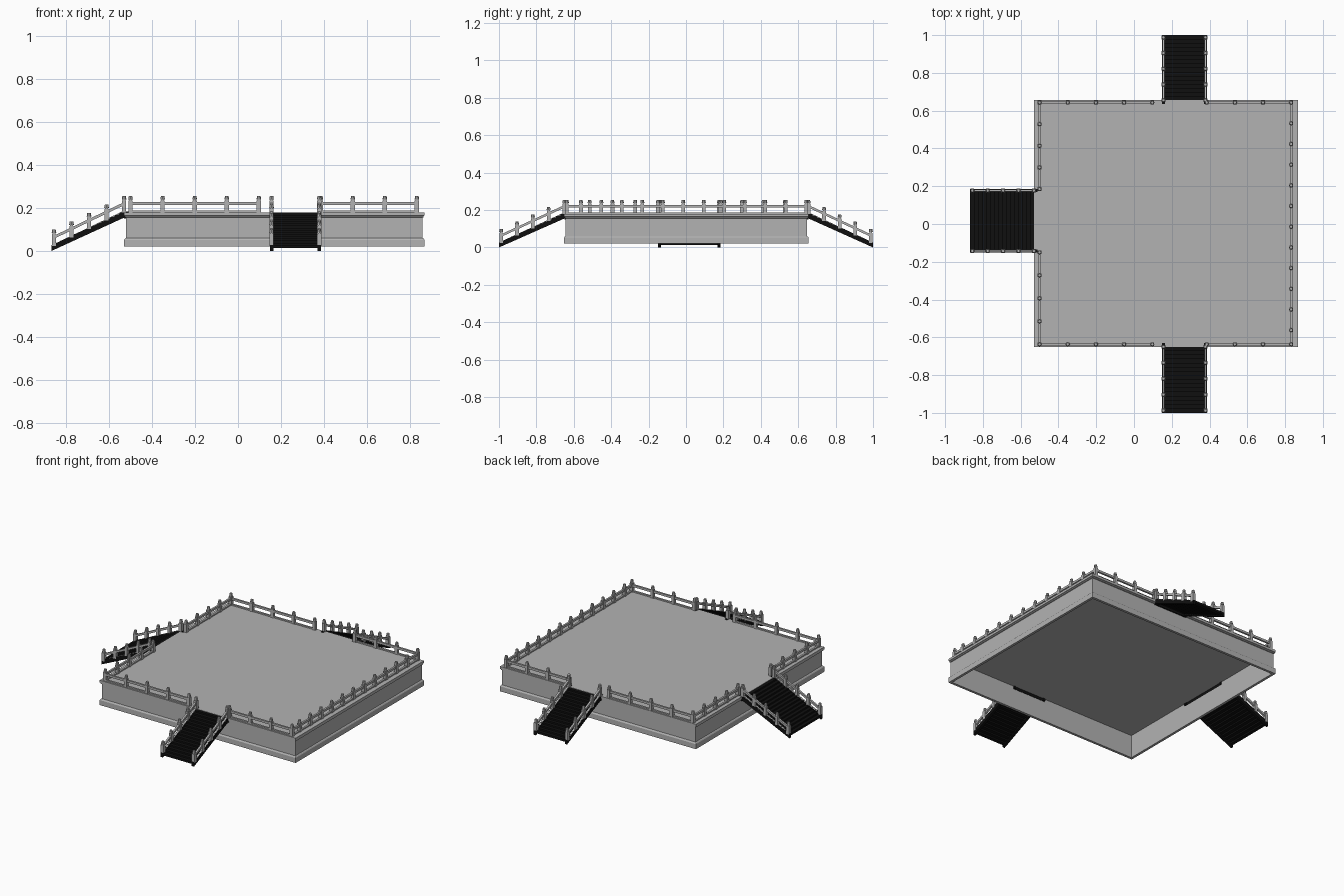
import bpy, bmesh
from math import atan2, hypot
from mathutils import Matrix, Vector

cube = bpy.data.objects.get("Cube")
if cube:
    bpy.data.objects.remove(cube, do_unlink=True)


def material(name, value):
    m = bpy.data.materials.new(name)
    m.use_nodes = True
    color = (value, value, value, 1)
    m.diffuse_color = color
    m.node_tree.nodes["Principled BSDF"].inputs["Base Color"].default_value = color
    return m


STONE = material("grey stone", 0.45)
BLACK = material("black stair", 0.005)


def finish(name, bm, mat, matrix=Matrix()):
    bm.transform(matrix)
    bmesh.ops.recalc_face_normals(bm, faces=bm.faces)
    mesh = bpy.data.meshes.new(name)
    bm.to_mesh(mesh)
    bm.free()
    mesh.materials.append(mat)
    obj = bpy.data.objects.new(name, mesh)
    bpy.context.collection.objects.link(obj)
    return obj


def box(bm, lo, hi):
    lo, hi = Vector(lo), Vector(hi)
    bmesh.ops.create_cube(bm, size=1, matrix=Matrix.Translation((lo + hi) / 2)
                          @ Matrix.Diagonal((*(hi - lo), 1)))


def beam(bm, a, b, width, height):
    """Upright-ended bar whose underside runs from a to b."""
    a, b = Vector(a), Vector(b)
    side = Vector((-(b - a).y, (b - a).x, 0)).normalized() * width / 2
    up = Vector((0, 0, height))
    ends = [[bm.verts.new(p + s) for s in (-side, side, side + up, up - side)]
            for p in (a, b)]
    bm.faces.new(ends[0])
    bm.faces.new(ends[1])
    for i in range(4):
        j = (i + 1) % 4
        bm.faces.new((ends[0][i], ends[0][j], ends[1][j], ends[1][i]))


def post(bm, p):
    """Square post with a neck and a tapered head."""
    x, y, z = p
    box(bm, (x - .010, y - .010, z), (x + .010, y + .010, z + .054))
    box(bm, (x - .007, y - .007, z + .054), (x + .007, y + .007, z + .059))
    bmesh.ops.create_cone(bm, cap_ends=True, segments=8, radius1=.011, radius2=.008,
                          depth=.016, matrix=Matrix.Translation((x, y, z + .067)))


def railing(name, points, matrix=Matrix()):
    bm = bmesh.new()
    points = [Vector(p) for p in points]
    for p in points:
        post(bm, p)
    for a, b in zip(points, points[1:]):
        for lift, width, height in ((0, .012, .008), (.033, .012, .014)):
            up = Vector((0, 0, lift))
            beam(bm, a + up, b + up, width, height)
    finish(name, bm, STONE, matrix)


# Platform: open-bottomed shell swept from a wall section, closed by the deck
X0, X1, Y0, Y1, TOP = -.53, .868, -.652, .656, .18
section = [(.016, TOP - .012), (.016, .02), (0, .02), (0, .052), (.004, .058), (.009, .06),
           (.009, .155), (.004, .157), (.004, .163), (0, .165), (0, TOP)]
bm = bmesh.new()
rings = [[bm.verts.new(c) for c in ((X0 + d, Y0 + d, z), (X1 - d, Y0 + d, z),
                                    (X1 - d, Y1 - d, z), (X0 + d, Y1 - d, z))]
         for d, z in section]
for lower, upper in zip(rings, rings[1:]):
    for i in range(4):
        j = (i + 1) % 4
        bm.faces.new((lower[i], lower[j], upper[j], upper[i]))
bm.faces.new(rings[0])
bm.faces.new(rings[-1])
finish("platform", bm, STONE)


# Deck railings, broken where the stairs arrive
def spaced(a, b, count):
    a, b = Vector((*a, TOP)), Vector((*b, TOP))
    return [a.lerp(b, i / (count - 1)) for i in range(count)]


L, R, F, B = -.5, .832, -.637, .643
for side, y in (("front", F), ("back", B)):
    railing(side + "_railing_right", spaced((L, y), (.097, y), 5))
    railing(side + "_railing_left", spaced((.385, y), (R, y), 4))
railing("right_railing_back", spaced((L, B), (L, .185), 5))
railing("right_railing_front", spaced((L, F), (L, -.15), 5))
railing("left_railing", [Vector((R, F, TOP))] + spaced((R, -.562), (R, .533), 11)
        + [Vector((R, B, TOP))])


# Stairs: built descending along -y from the origin, then turned into place
def stairs(name, half, run, matrix, steps=16):
    rise = TOP - .02
    tread, drop = run / steps, rise / steps
    bm = bmesh.new()
    for i in range(steps):
        top = TOP - i * drop
        box(bm, (-half, -(i + 1) * tread, top - drop - .006), (half, -i * tread, top - .002))
    box(bm, (-half, 0, TOP - .03), (half, .016, TOP - .002))
    finish(name + "_steps", bm, BLACK, matrix)
    bm = bmesh.new()
    for s in (-1, 1):
        x = s * (half - .007)
        beam(bm, (x, 0, TOP - .025), (x, -run, 0), .016, .027)
        box(bm, (x - .008, 0, TOP - .025), (x + .008, .02, TOP + .003))
    finish(name + "_stringers", bm, BLACK, matrix)
    for side, s in (("a", -1), ("b", 1)):
        pts = [(s * (half - .007), -t * (run - .012), TOP - t * (rise - .004))
               for t in (0, .25, .5, .75, 1)]
        railing(name + "_railing_" + side, pts, matrix)


quarter = Matrix.Rotation(atan2(1, 0), 4, "Z")
stairs("front_stairs", .118, .35, Matrix.Translation((.267, -.65, 0)))
stairs("back_stairs", .118, .345, Matrix.Translation((.267, .655, 0)) @ quarter @ quarter)
stairs("right_stairs", .167, .338, Matrix.Translation((-.53, .017, 0)) @ quarter.inverted())
